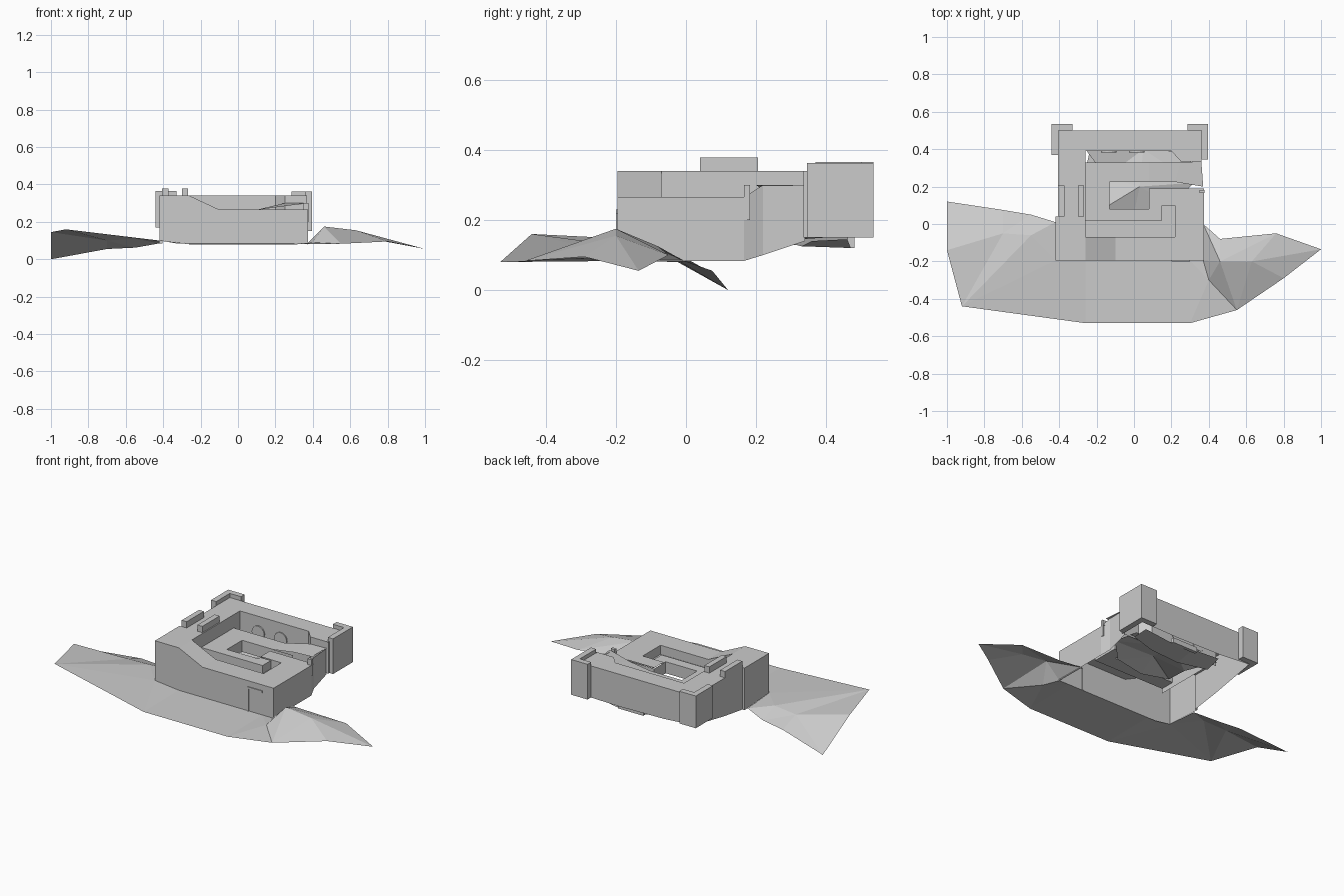
import bpy, math

def mesh(name, verts, faces):
    me = bpy.data.meshes.new(name)
    me.from_pydata(verts, [], faces)
    ob = bpy.data.objects.new(name, me)
    bpy.context.collection.objects.link(ob)
    return ob

def sheet(name, pts):
    return mesh(name, pts, [list(range(len(pts)))])

def prism(name, pts, z0, z1):
    m = len(pts)
    v = [(x, y, z) for z in (z0, z1) for x, y in pts]
    return mesh(name, v, [list(range(m))[::-1], list(range(m, 2 * m))]
                + [(i, (i + 1) % m, m + (i + 1) % m, m + i) for i in range(m)])

def box(name, x0, x1, y0, y1, z0, z1):
    return prism(name, [(x0, y0), (x1, y0), (x1, y1), (x0, y1)], z0, z1)

def flat(name, outline, z):
    return sheet(name, [(x, y, z) for x, y in outline])

def curtain(name, path, z0, z1):
    n = len(path)
    v = [(x, y, z0) for x, y in path] + [(x, y, z1) for x, y in path]
    return mesh(name, v, [(i, i + 1, n + i + 1, n + i) for i in range(n - 1)])

# Terrain: left wing, strip in front, right wing with a ridge
mesh("terrain_left",
     [(-1, .12, 0), (-1, -.14, .145), (-.92, -.44, .16), (-.26, -.53, .08), (-.26, -.195, .083),
      (-.42, -.195, .10), (-.42, .01, .085), (-.55, .05, .062), (-.7, .075, .055),
      (-.7, -.05, .10), (-.55, -.06, .11)],
     [(0, 1, 9), (1, 2, 9), (2, 10, 9), (2, 5, 10), (2, 3, 5), (3, 4, 5), (5, 6, 10),
      (6, 7, 10), (7, 8, 9), (7, 9, 10), (8, 0, 9)])
sheet("terrain_front", [(-.26, -.53, .08), (.3, -.53, .08), (.3, -.195, .083), (-.26, -.195, .083)])
mesh("terrain_right",
     [(.3, -.53, .08), (.55, -.46, .083), (.8, -.29, .095), (1, -.135, .055), (.76, -.05, .10),
      (.46, -.08, .125), (.37, 0, .08), (.37, -.195, .083), (.4, -.3, .09), (.46, -.2, .175),
      (.63, -.2, .155), (.3, -.195, .083)],
     [(0, 1, 8), (1, 9, 8), (1, 10, 9), (1, 2, 10), (2, 3, 10), (3, 4, 10), (4, 9, 10),
      (4, 5, 9), (5, 6, 9), (6, 7, 9), (7, 8, 9), (11, 0, 8), (11, 8, 7)])

# Front wall: high left shoulder sloping down to the low right part
prof = [(-.42, .34), (-.26, .34), (-.10, .265), (.375, .265)]
sheet("front_face", [(-.42, -.195, .10), (-.32, -.195, .083), (.375, -.195, .083)]
      + [(x, -.195, z) for x, z in reversed(prof)])
k = len(prof)
mesh("front_wall_top", [(x, -.195, z) for x, z in prof] + [(x, -.07, z) for x, z in prof],
     [(i, i + 1, k + i + 1, k + i) for i in range(k - 1)])
sheet("front_wall_back", [(-.26, -.07, .21), (.22, -.07, .21), (.22, -.07, .265),
                          (-.10, -.07, .265), (-.26, -.07, .34)])
# Raised door frame on the front
box("door_frame_top", .20, .30, -.20, -.19, .218, .23)
box("door_frame_side", .20, .21, -.20, -.19, .083, .23)

# Right side, stepping inward behind the front block
sheet("right_face", [(.375, -.195, .083), (.375, .165, .083), (.375, .165, .265), (.375, -.195, .265)])
mesh("right_slope", [(.375, .165, .083), (.355, .22, .10), (.355, .34, .14), (.355, .34, .30),
                     (.355, .22, .30), (.375, .165, .265)], [(0, 1, 4, 5), (1, 2, 3, 4)])
box("right_jamb", .35, .376, .165, .182, .20, .30)

# Low roof, L-shaped trench and platform with an opening
flat("low_roof_right", [(.22, -.07), (.375, -.07), (.375, .19), (.08, .19), (.08, .10), (.22, .10)], .265)
curtain("trench_outer_wall", [(.22, -.07), (.22, .10), (.15, .10)], .21, .265)
curtain("trench_inner_wall", [(-.26, .02), (.15, .02), (.15, .10)], .21, .26)
flat("trench_floor", [(-.26, -.07), (.22, -.07), (.22, .10), (.15, .10), (.15, .02), (-.26, .02)], .21)
flat("platform_front", [(-.26, .02), (.15, .02), (.15, .10), (.08, .10), (.08, .08), (-.26, .08)], .26)
flat("platform_left", [(-.26, .08), (-.13, .08), (-.13, .225), (-.26, .225)], .26)
mesh("platform_back", [(-.26, .225, .26), (.08, .225, .26), (.08, .33, .26), (-.26, .33, .26),
                       (.22, .225, .28), (.37, .20, .30), (.36, .335, .30), (.25, .33, .30)],
     [(0, 1, 2, 3), (1, 4, 7, 2), (4, 5, 6, 7)])
curtain("opening_wall", [(.36, .19), (.08, .19), (.08, .08), (-.13, .08), (-.13, .225), (.21, .225)], .19, .26)
curtain("platform_rear_wall", [(-.26, .33), (.25, .33)], .18, .26)
# Collapsed floor seen through the openings
mesh("broken_floor", [(-.2, .06, .19), (0, .06, .15), (.2, .1, .15), (-.15, .25, .14), (.03, .2, .19),
                      (.32, .22, .17), (-.26, .40, .17), (.05, .40, .15), (.30, .38, .16)],
     [(0, 1, 4), (0, 4, 3), (1, 2, 4), (2, 5, 4), (3, 4, 7), (3, 7, 6), (4, 5, 7), (5, 8, 7)])

# Left wall with a small step in the outer face
flat("left_wall_top", [(-.42, -.07), (-.26, -.07), (-.26, .39), (-.405, .39), (-.405, .04), (-.42, .04)], .34)
curtain("left_wall_inside", [(-.26, -.07), (-.26, .39)], .18, .34)
sheet("left_wall_outside_front", [(-.42, -.195, .10), (-.42, .04, .085), (-.42, .04, .34), (-.42, -.195, .34)])
curtain("left_wall_step", [(-.42, .04), (-.405, .04)], .085, .34)
sheet("left_wall_outside_rear", [(-.405, .04, .085), (-.405, .21, .11), (-.405, .5, .165),
                                 (-.405, .5, .34), (-.405, .04, .34)])
for i, x in enumerate((-.405, -.30)):
    box(f"left_merlon_{i}", x, x + .033, .04, .205, .30, .378)

# Rear wall with arched embrasures
sheet("rear_wall_outside", [(-.405, .5, .165), (-.2, .5, .15), (.1, .5, .145), (.37, .5, .15),
                            (.37, .5, .34), (-.405, .5, .34)])
flat("rear_wall_top", [(-.405, .39), (.20, .39), (.25, .335), (.36, .335), (.36, .5), (-.405, .5)], .34)
curtain("rear_wall_inside", [(-.26, .39), (.20, .39), (.25, .335), (.37, .335), (.37, .5)], .15, .34)
for i, x in enumerate((-.135, .015)):
    bpy.ops.mesh.primitive_cylinder_add(vertices=16, radius=.042, depth=.01,
                                        location=(x, .388, .242), rotation=(math.pi / 2, 0, 0))
    bpy.context.object.name = f"rear_embrasure_{i}"

# L-shaped buttresses wrapping the rear corners
prism("rear_left_buttress", [(-.44, .37), (-.405, .37), (-.405, .5), (-.33, .5), (-.33, .535), (-.44, .535)], .17, .365)
prism("rear_right_buttress", [(.395, .345), (.395, .535), (.285, .535), (.285, .5), (.36, .5), (.36, .345)], .15, .363)

# Broken slabs hanging under the rear
mesh("hanging_rubble", [(-.25, .33, .15), (-.05, .31, .13), (.15, .33, .125), (.30, .36, .14),
                        (-.22, .46, .15), (-.02, .48, .125), (.14, .47, .12), (.30, .46, .145)],
     [(i, i + 1, i + 5, i + 4) for i in range(3)])
box("rubble_beam", -.05, .12, .46, .48, .12, .15)
